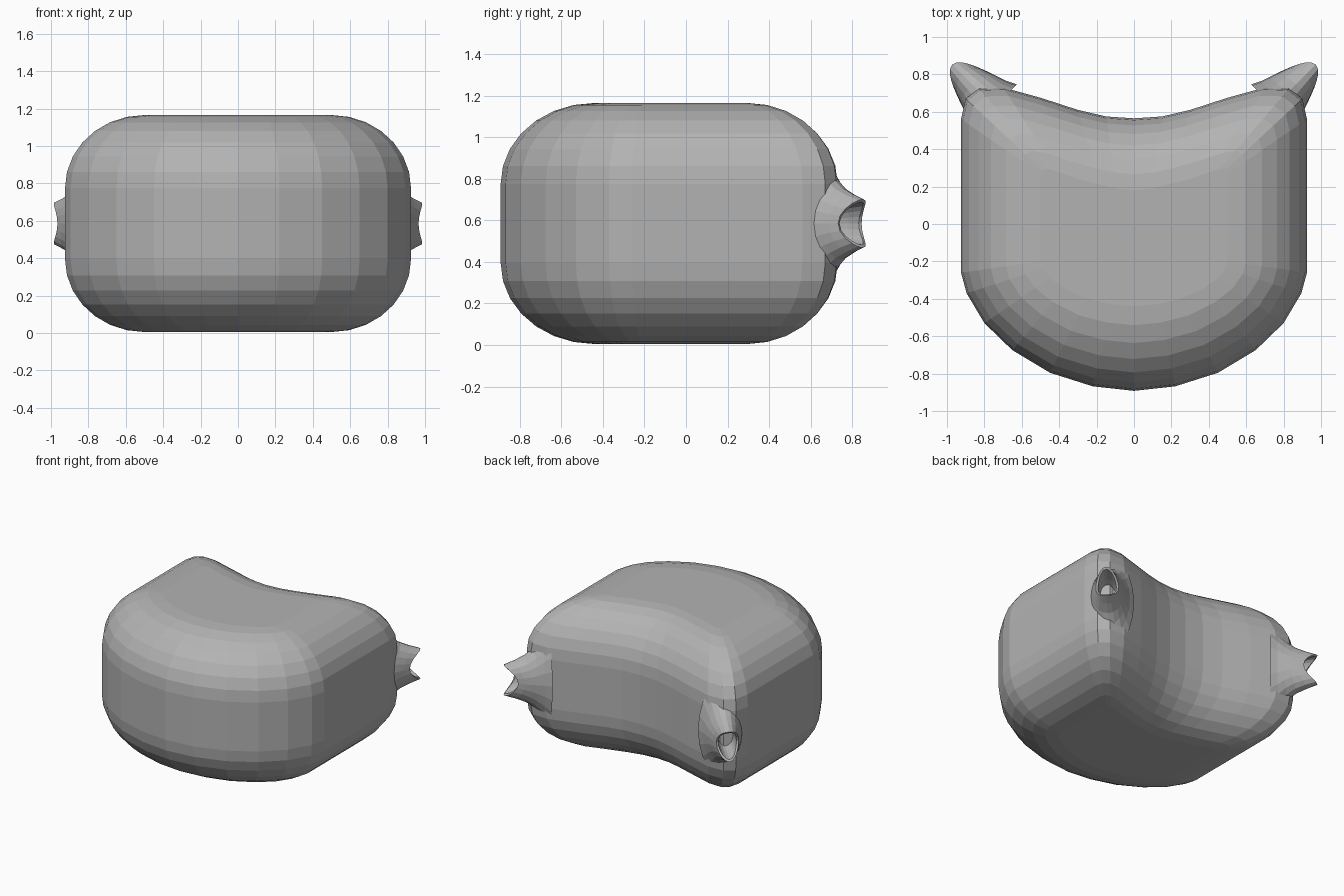
import bpy, bmesh, math
from mathutils import Vector

if "Cube" in bpy.data.objects:
    bpy.data.objects.remove(bpy.data.objects["Cube"])

ZC = 0.585                      # mid height of the cushion
grey = bpy.data.materials.new("plain_grey")
grey.diffuse_color = (0.45, 0.45, 0.45, 1)
grey.use_nodes = True
grey.node_tree.nodes["Principled BSDF"].inputs["Base Color"].default_value = grey.diffuse_color


def loft(name, rings):
    """Closed rings joined with quads, capped at both ends."""
    bm = bmesh.new()
    vr = [[bm.verts.new(p) for p in r] for r in rings]
    n = len(vr[0])
    for a, b in zip(vr, vr[1:]):
        for i in range(n):
            j = (i + 1) % n
            bm.faces.new((a[i], a[j], b[j], b[i]))
    bm.faces.new(vr[0][::-1])
    bm.faces.new(vr[-1])
    bmesh.ops.recalc_face_normals(bm, faces=bm.faces)
    me = bpy.data.meshes.new(name)
    bm.to_mesh(me)
    bm.free()
    me.materials.append(grey)
    ob = bpy.data.objects.new(name, me)
    bpy.context.collection.objects.link(ob)
    return ob


# Cushion body: half plan outline at mid height, and of the flat top/bottom
mid = [(0, -.892), (.22, -.868), (.45, -.795), (.65, -.675), (.8, -.53), (.895, -.37),
       (.925, -.26), (.925, .2), (.925, .56), (.90, .67), (.83, .725), (.70, .73),
       (.5, .675), (.3, .61), (.15, .575), (0, .565)]
flat = [(0, -.44), (.12, -.43), (.25, -.40), (.37, -.345), (.45, -.29), (.49, -.24),
        (.5, -.2), (.5, .05), (.5, .27), (.49, .29), (.46, .295), (.41, .28),
        (.3, .24), (.18, .21), (.09, .19), (0, .18)]


def full(half):
    return half + [(-x, y) for x, y in half[-2:0:-1]]


def ring(t, side):
    s, c = math.sin(t), math.cos(t)
    z = ZC + side * (0.19 + 0.39 * s)
    return [(f[0] + (m[0] - f[0]) * c, f[1] + (m[1] - f[1]) * c, z)
            for m, f in zip(full(mid), full(flat))]


K = 7
angles = [math.pi / 2 * k / K for k in range(K + 1)]
loft("cushion_body", [ring(t, -1) for t in reversed(angles)] + [ring(t, 1) for t in angles])

# Hollow corner horn, pointing diagonally out and back
A = Vector((1, 1, 0)).normalized()
B = Vector((1, -1, 0)).normalized()
N = 20


def horn_ring(a, bh, zh, saddle=0.0, b0=0.085):
    pts = []
    for i in range(N):
        t = 2 * math.pi * i / N
        p = A * (a + saddle * math.sin(t) ** 2) + B * (b0 + bh * math.cos(t))
        pts.append((p.x, p.y, ZC + zh * math.sin(t)))
    return pts


rings = [horn_ring(.97, .17, .36), horn_ring(1.02, .145, .29), horn_ring(1.065, .13, .225, .01),
         horn_ring(1.11, .115, .175, .03), horn_ring(1.155, .098, .142, .06),
         horn_ring(1.20, .08, .117, .09),              # rim, longer above and below
         horn_ring(1.195, .065, .103, .085), horn_ring(1.13, .06, .09, .03),
         horn_ring(1.08, .05, .075)]                   # floor of the recess
horn = loft("corner_horn", rings)
m = horn.modifiers.new("mirror", 'MIRROR')
m.use_axis[0] = True
